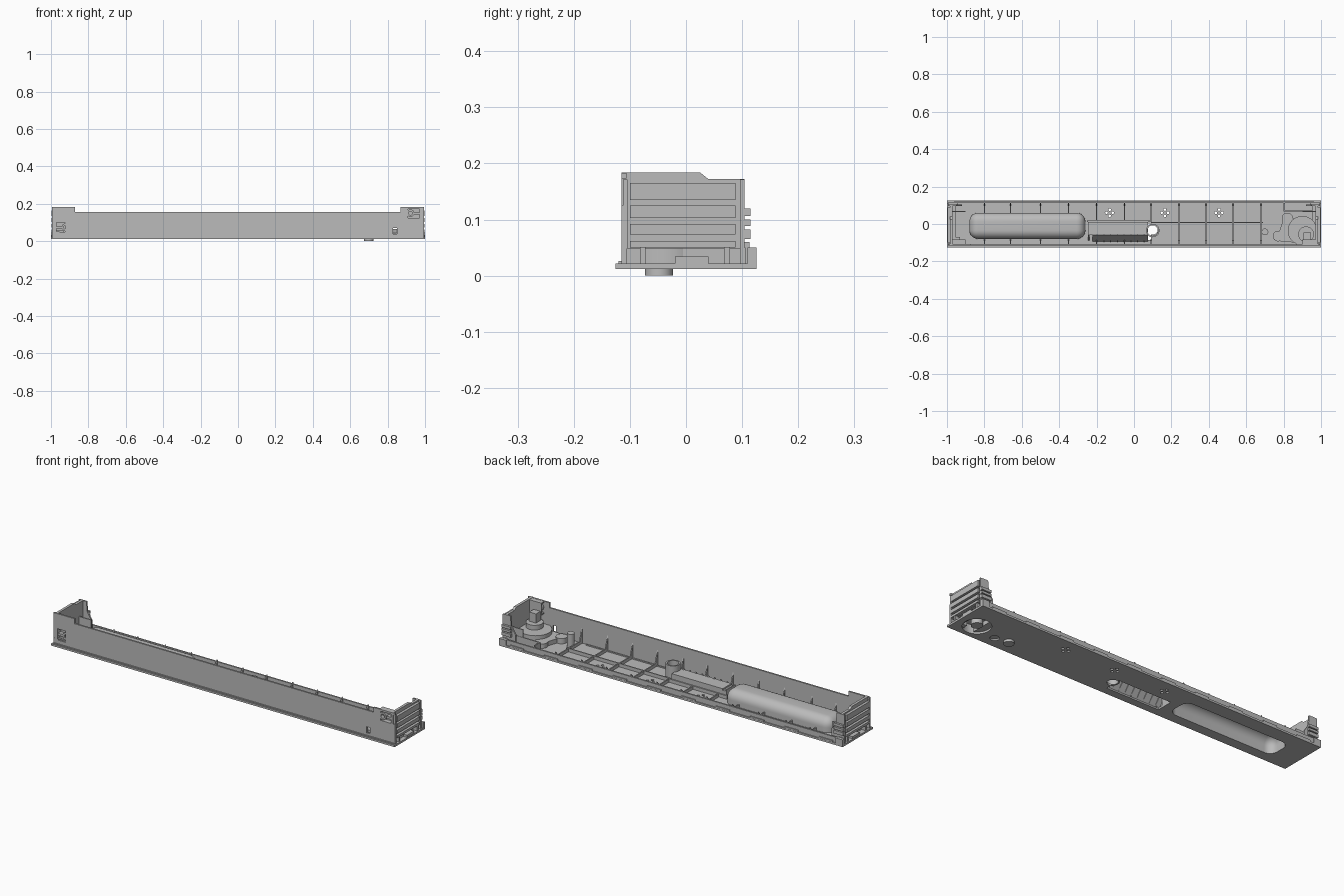
import bpy, bmesh, math
from mathutils import Vector

old = bpy.data.objects.get("Cube")
if old:
    bpy.data.objects.remove(old, do_unlink=True)

grey = bpy.data.materials.new("plain grey")
grey.use_nodes = True
colour = (0.5, 0.5, 0.5, 1)
grey.diffuse_color = colour
grey.node_tree.nodes["Principled BSDF"].inputs["Base Color"].default_value = colour


def finish(name, bm):
    bmesh.ops.recalc_face_normals(bm, faces=bm.faces)
    mesh = bpy.data.meshes.new(name)
    bm.to_mesh(mesh)
    bm.free()
    mesh.materials.append(grey)
    ob = bpy.data.objects.new(name, mesh)
    bpy.context.collection.objects.link(ob)
    return ob


def box(name, x, y, z, round_by=0, keep_bottom=False):
    bm = bmesh.new()
    bmesh.ops.create_cube(bm, size=1)
    for v in bm.verts:
        v.co = Vector([r[0] if c < 0 else r[1] for c, r in zip(v.co, (x, y, z))])
    if round_by:
        edges = [e for e in bm.edges
                 if not (keep_bottom and all(v.co.z < z[0] + 1e-5 for v in e.verts))]
        bmesh.ops.bevel(bm, geom=edges, offset=round_by, segments=8, profile=0.5, affect='EDGES')
    return finish(name, bm)


def prism(name, points, axis, a, b):
    """Extrude a 2D outline along an axis, between a and b."""
    def place(p, t):
        q = list(p)
        q.insert("xyz".index(axis), t)
        return q
    bm = bmesh.new()
    face = bm.faces.new([bm.verts.new(place(p, a)) for p in points])
    out = bmesh.ops.extrude_face_region(bm, geom=[face])
    for v in out["geom"]:
        if isinstance(v, bmesh.types.BMVert):
            v.co["xyz".index(axis)] = b
    return finish(name, bm)


def cylinder(name, centre, r, a, b, axis='z'):
    ring = [(centre[0] + r * math.cos(i * math.tau / 32),
             centre[1] + r * math.sin(i * math.tau / 32)) for i in range(32)]
    return prism(name, ring, axis, a, b)


def cut(target, *cutters):
    for c in cutters:
        c.hide_render = True
        m = target.modifiers.new("cut", 'BOOLEAN')
        m.operation, m.solver, m.object = 'DIFFERENCE', 'EXACT', c
        bpy.context.view_layer.objects.active = target
        bpy.ops.object.modifier_apply(modifier=m.name)
        bpy.data.objects.remove(c, do_unlink=True)
    return target


def smooth(ob):
    bpy.ops.object.select_all(action='DESELECT')
    ob.select_set(True)
    bpy.context.view_layer.objects.active = ob
    bpy.ops.object.shade_smooth_by_angle(angle=math.radians(35))


# Floor plate with handle, slot, lock and vent openings
def grip_inside():
    return box("cutter", (-.873, -.267), (-.073, .053), (-.05, .088), .042, True)


floor = box("floor_plate", (-1, 1), (-.126, .126), (.012, .022))
cut(floor, grip_inside(),
    box("cutter", (-.215, .09), (-.085, .002), (0, .05)),
    cylinder("cutter", (.1, -.03), .027, 0, .05),
    cylinder("cutter", (.9, -.035), .068, 0, .05),
    cylinder("cutter", (.77, -.065), .022, 0, .05))
for x in (-.13, .165, .455):
    for dx, dy in ((.017, 0), (-.017, 0), (0, .017), (0, -.017)):
        cut(floor, cylinder("cutter", (x + dx, .06 + dy), .007, 0, .05))

# Domed handle recess
grip = cut(box("handle_recess", (-.88, -.26), (-.08, .06), (.013, .095), .047, True), grip_inside())
smooth(grip)

# Tall front wall with raised ends, low back wall
wall = prism("front_wall", [(-.995, .02), (.995, .02), (.995, .183), (.87, .183), (.87, .157),
                            (-.872, .157), (-.872, .183), (-.995, .183)], 'y', -.115, -.106)
cut(wall, box("cutter", (.91, 1.1), (-.2, 0), (.125, .173)),
    box("cutter", (-1.1, -.925), (-.2, 0), (.045, .105)),
    box("cutter", (.83, .85), (-.2, 0), (.038, .07)))
box("front_ledge", (-.99, .99), (-.12, -.106), (.02, .026))
box("back_wall", (-.995, .995), (.112, .12), (.02, .05))
for x in range(-9, 10, 2):
    box("back_clip", (x / 10 - .04, x / 10 + .04), (.118, .125), (.02, .03))

# Cross ribs, each rising to a gusset on the front wall
for x in (-.8, -.66, -.5, -.35, -.2, -.05, .09, .24, .385, .53, .68):
    front, back = (-.107, .113)
    gap = (-.078, .058) if x < -.25 else (-.09, .012) if x < .13 else None
    gusset = [(front, .02), (front, .105), (-.088, .045), (-.08, .02)]
    prism("front_gusset", gusset, 'x', x - .003, x + .003)
    start = gap[1] if gap else front
    prism("cross_rib", [(start, .02), (start, .038), (.095, .038), (back, .06), (back, .02)],
          'x', x - .003, x + .003)
box("long_rib", (.09, .69), (.006, .012), (.02, .04))
box("long_rib", (-.25, .09), (.012, .018), (.02, .04))
box("front_long_rib", (-.95, .65), (-.1, -.096), (.02, .028))

# Ramped slot housing with inner ribs and a tube at one end
prism("slot_housing", [(-.094, .02), (-.06, .068), (.012, .068), (.012, .02), (.004, .02),
                       (.004, .06), (-.056, .06), (-.085, .02)], 'x', -.222, .075)
for x in (-.245, .092):
    prism("slot_end", [(-.094, .015), (-.06, .068), (.012, .068), (.012, .015)],
          'x', x, x + .006) if x < 0 else None
box("slot_end_bridge", (-.245, -.215), (-.06, .012), (.02, .06))
for i in range(8):
    x = -.2 + i * .036
    prism("slot_rib", [(-.1, .02), (-.06, .075), (-.05, .06), (-.085, .02)], 'x', x, x + .006)
tube = cut(cylinder("slot_tube", (.1, -.035), .036, .02, .1),
           cylinder("cutter", (.1, -.035), .028, 0, .2))
smooth(tube)

# Lock mechanism: cup, stacked disc, upright block and posts
smooth(cut(cylinder("lock_cup", (.9, -.035), .078, .02, .065),
           cylinder("cutter", (.9, -.035), .068, 0, .057)))
for name, c, r, a, b in (("lock_disc", (.92, -.055), .042, .06, .09),
                         ("lock_pin", (.9, -.035), .028, .016, .06),
                         ("tall_post", (.7, -.042), .018, .02, .095),
                         ("foot_button", (.7, -.048), .025, 0, .02),
                         ("short_post", (.77, -.065), .028, .02, .05),
                         ("arm_end", (.82, .03), .03, .02, .045)):
    smooth(cylinder(name, c, r, a, b))
box("lock_block", (.905, .945), (-.085, -.045), (.085, .138))
prism("lock_arm", [(.76, -.09), (.87, -.1), (.87, .03), (.8, .03)], 'z', .022, .045)
box("lock_fence", (.8, .96), (.066, .072), (.02, .06))
box("lock_fence_side", (.8, .806), (.066, .113), (.02, .06))

# Matching end caps with louvres, back returns, feet and side bosses
for s in (-1, 1):
    def ends(a, b):
        return tuple(sorted((s * a, s * b)))
    prism("end_wall", [(-.115, .048), (-.115, .184), (.025, .184), (.04, .172),
                       (.104, .172), (.104, .048)], 'x', s * .97, s * .984)
    box("end_lower_wall", ends(.955, .972), (-.11, .104), (.02, .052))
    for low, high in ((.05, .062), (.073, .092), (.103, .125), (.135, .165)):
        box("end_louvre", ends(.982, .998), (-.1, .088), (low, high))
    for y in (-.112, .096):
        box("end_corner_strip", ends(.98, .995), (y, y + .008), (.048, .171))
    prism("back_return", [(s * .99, .02), (s * .99, .172), (s * .95, .172),
                          (s * .945, .12), (s * .92, .08), (s * .92, .02)], 'y', .096, .104)
    for low, high in ((.065, .082), (.088, .1), (.106, .12)):
        box("back_louvre", ends(.94, .995), (.103, .115), (low, high))
    for y in (-.115, -.082, .068, .096):
        box("end_foot", ends(.965, .995), (y, y + .01), (.02, .05))
    box("end_catch", ends(.965, .998), (-.02, .04), (.02, .034))
    box("inner_bracket", ends(.9, .97), (.064, .07), (.02, .1))
    box("inner_bracket_low", ends(.93, .97), (-.1, -.07), (.02, .06))
    box("back_corner", ends(.96, 1), (.11, .126), (.02, .05))
    # Recessed pocket behind the front notch
    z = .15 if s > 0 else .075
    box("notch_back", ends(.9, .975), (-.088, -.082), (z - .03, z + .03))
    for t in (z - .032, z + .026):
        box("notch_shelf", ends(.9, .975), (-.11, -.082), (t, t + .006))
    boss = cut(cylinder("notch_boss", (s * .922, z), .02, -.114, -.083, 'y'),
               cylinder("cutter", (s * .922, z), .01, -.2, -.095, 'y'))
    smooth(boss)
    box("notch_bar", ends(.935, .97), (-.11, -.085), (z - .008, z + .004))
